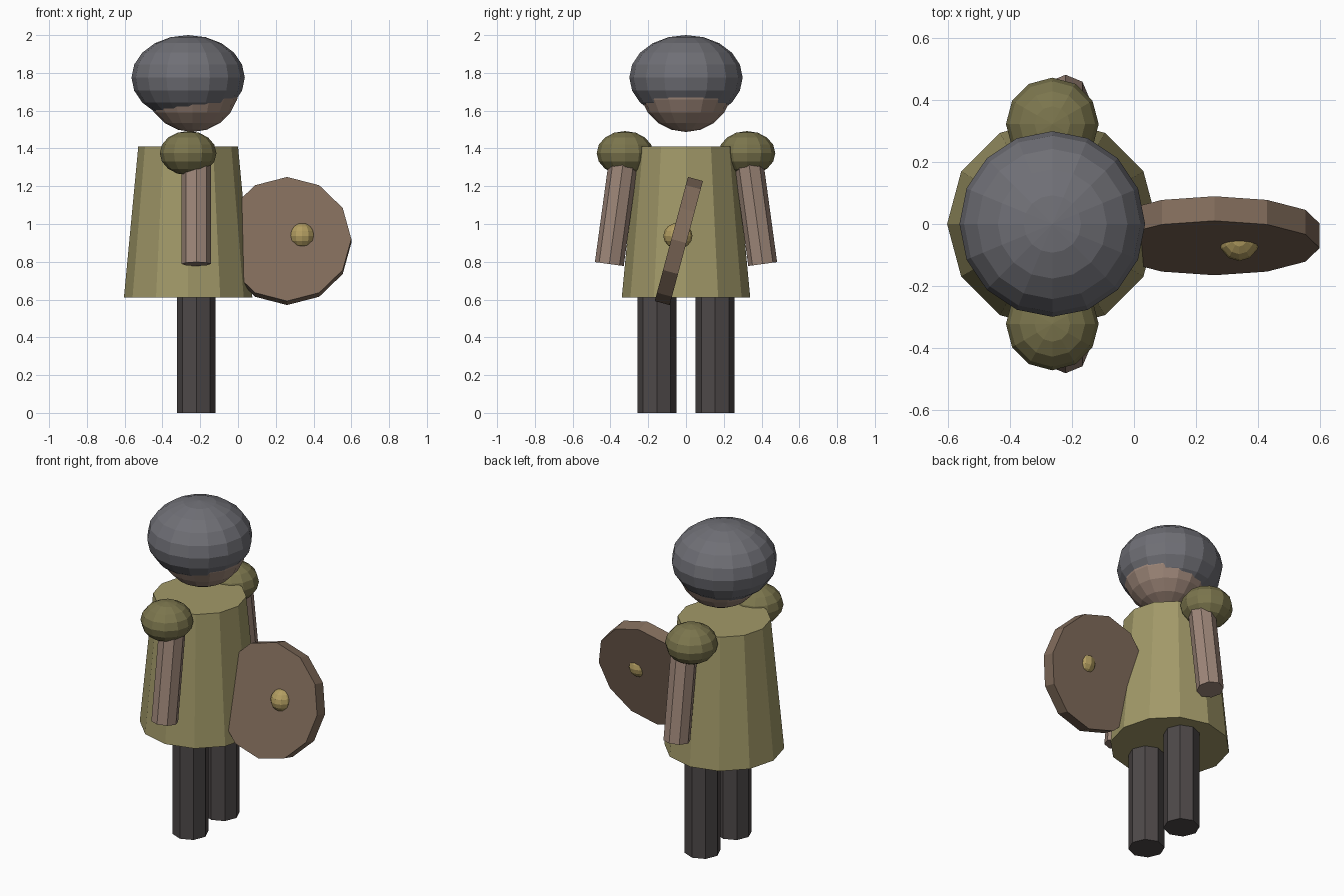
import bpy, bmesh
from math import radians, cos, sin
from mathutils import Matrix, Vector, Euler

if "Cube" in bpy.data.objects:
    bpy.data.objects.remove(bpy.data.objects["Cube"])


def material(name, rgb):
    m = bpy.data.materials.new(name)
    m.diffuse_color = (*rgb, 1)
    m.use_nodes = True
    m.node_tree.nodes["Principled BSDF"].inputs["Base Color"].default_value = m.diffuse_color
    return m


CLOTH = material("cloth", (0.36, 0.32, 0.14))
PAD = material("pad", (0.20, 0.18, 0.075))
SKIN = material("skin", (0.34, 0.24, 0.19))
TROUSERS = material("trousers", (0.075, 0.065, 0.065))
STEEL = material("steel", (0.16, 0.16, 0.18))
WOOD = material("wood", (0.22, 0.15, 0.105))
BRASS = material("brass", (0.45, 0.34, 0.12))


def finish(name, bm, loc, rot, mat):
    bmesh.ops.recalc_face_normals(bm, faces=bm.faces)
    me = bpy.data.meshes.new(name)
    bm.to_mesh(me)
    bm.free()
    ob = bpy.data.objects.new(name, me)
    ob.location, ob.rotation_euler = loc, rot
    me.materials.append(mat)
    bpy.context.collection.objects.link(ob)
    return ob


def drum(name, loc, r_low, r_top, height, sides, mat, rot=(0, 0, 0)):
    bm = bmesh.new()
    bmesh.ops.create_cone(bm, cap_ends=True, segments=sides, radius1=r_low,
                          radius2=r_top, depth=height)
    return finish(name, bm, loc, rot, mat)


def ball(name, loc, radii, segs, rings, mat):
    bm = bmesh.new()
    bmesh.ops.create_uvsphere(bm, u_segments=segs, v_segments=rings, radius=1)
    bmesh.ops.scale(bm, vec=radii, verts=bm.verts)
    return finish(name, bm, loc, (0, 0, 0), mat)


BODY_X, LIMB_X = -0.264, -0.221

# Tunic, head and helmet
drum("tunic", (BODY_X, 0, 1.01), 0.34, 0.264, 0.80, 12, CLOTH)
ball("head", (-0.242, 0, 1.737), (0.25, 0.25, 0.25), 16, 10, SKIN)
ball("helmet", (BODY_X, 0, 1.775), (0.30, 0.30, 0.225), 16, 10, STEEL)

# Legs, shoulder pads and splayed arms on both sides
tilt = radians(7.8)
arm_len = 0.60
for side, label in ((-1, "right"), (1, "left")):
    drum(f"{label}_leg", (LIMB_X, side * 0.154, 0.32), 0.103, 0.103, 0.64, 8, TROUSERS)
    ball(f"{label}_shoulder", (BODY_X, side * 0.323, 1.375), (0.15, 0.15, 0.117), 12, 8, PAD)
    centre = (LIMB_X, side * (0.406 - sin(tilt) * arm_len / 2),
              0.788 + cos(tilt) * arm_len / 2)
    drum(f"{label}_arm", centre, 0.077, 0.077, arm_len, 8, SKIN, (side * tilt, 0, 0))

# Leaning round shield with a boss through it
drum("shield", (0.26, -0.038, 0.91), 0.34, 0.34, 0.082, 12, WOOD, (radians(75), 0, 0))
ball("shield_boss", (0.34, -0.043, 0.937), (0.068, 0.077, 0.069), 12, 8, BRASS)
